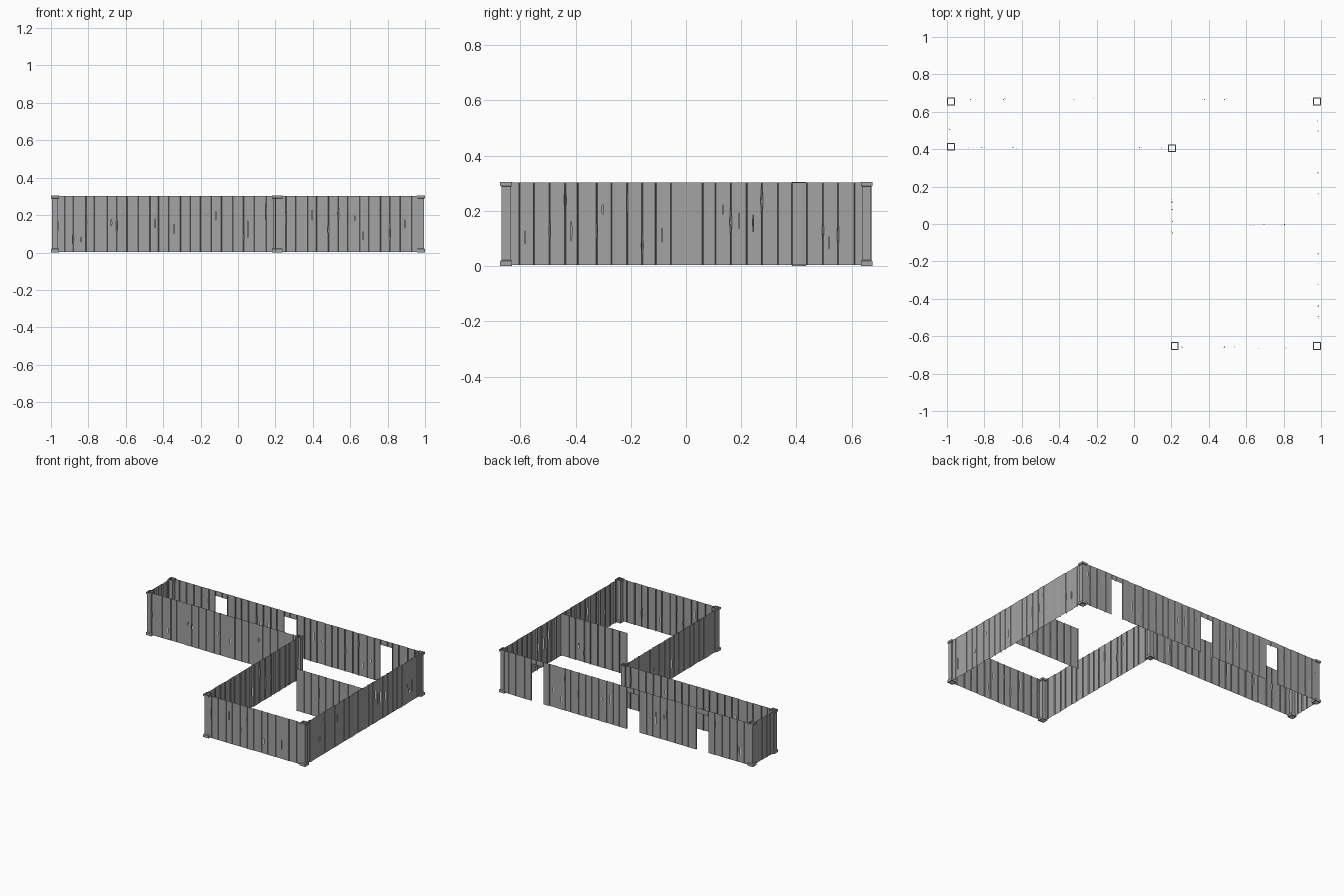
import bpy, bmesh, math, random
from mathutils import Vector

random.seed(7)
cube = bpy.data.objects.get("Cube")
if cube:
    bpy.data.objects.remove(cube)

# One weathered grey for every part
GREY = (0.37, 0.37, 0.37, 1)
WOOD = bpy.data.materials.new("weathered grey wood")
WOOD.use_nodes = True
WOOD.diffuse_color = GREY
WOOD.node_tree.nodes["Principled BSDF"].inputs["Base Color"].default_value = GREY

TOP = 0.303       # wall height
BOTTOM = 0.004
PLANK = 0.056     # average plank width
EDGE = 0.002      # folded plank edge
ROWS = 16


def finish(bm, name):
    bmesh.ops.remove_doubles(bm, verts=bm.verts, dist=0.00005)
    mesh = bpy.data.meshes.new(name)
    bm.to_mesh(mesh)
    bm.free()
    mesh.materials.append(WOOD)
    ob = bpy.data.objects.new(name, mesh)
    bpy.context.collection.objects.link(ob)
    bpy.ops.object.select_all(action='DESELECT')
    ob.select_set(True)
    bpy.context.view_layer.objects.active = ob
    bpy.ops.object.shade_smooth_by_angle(angle=math.radians(30))


def slit(chance, widest):
    """Lens-shaped half-width of an opening along the height."""
    if random.random() > chance:
        return lambda z: 0.0
    width = random.uniform(0.001, widest)
    centre = random.uniform(0.07, 0.24)
    half = random.uniform(0.02, 0.045)
    return lambda z: width * max(0.0, 1 - ((z - centre) / half) ** 2)


def add_boards(bm, start, end, z0, z1):
    """Sheet of vertical boards from start to end, folded inward at the seams."""
    start, end = Vector((*start, 0)), Vector((*end, 0))
    length = (end - start).length
    along = (end - start).normalized()
    out = Vector((along.y, -along.x, 0))
    count = max(1, round(length / PLANK))
    seams = [length * i / count for i in range(count + 1)]
    for i in range(1, count):
        seams[i] += random.uniform(-0.008, 0.008)
    gaps = [slit(0.25 if 0 < i < count else 0, 0.0025) for i in range(count + 1)]
    rows = [z0 + (z1 - z0) * k / ROWS for k in range(ROWS + 1)]
    for i in range(count):
        a, b = seams[i], seams[i + 1]
        mid = a + (b - a) * random.uniform(0.35, 0.65)
        crack = slit(0.35, 0.002)
        lift = random.uniform(0, 0.003)
        bulge = lift + random.uniform(-0.002, 0.002)
        halves = ([], [])
        for z in rows:
            l, r, c = gaps[i](z), gaps[i + 1](z), crack(z)
            left = ((a + l, -0.006), (a + l + EDGE, lift), (mid - c, bulge))
            right = ((mid + c, bulge), (b - r - EDGE, lift), (b - r, -0.006))
            for grid, pts in zip(halves, (left, right)):
                grid.append([bm.verts.new(start + along * u + out * d + Vector((0, 0, z)))
                             for u, d in pts])
        for grid in halves:
            for low, high in zip(grid, grid[1:]):
                for k in range(2):
                    bm.faces.new((low[k], low[k + 1], high[k + 1], high[k]))


def wall(name, start, end):
    bm = bmesh.new()
    add_boards(bm, start, end, BOTTOM, TOP)
    finish(bm, name)


# Outer walls, listed anticlockwise
RIGHT, LEFT, BACK, FRONT = 0.986, -0.988, 0.668, -0.662
INNER_X, INNER_Y = 0.203, 0.407
wall("front_wall", (INNER_X, FRONT), (RIGHT, FRONT))
wall("long_side_wall", (RIGHT, FRONT), (RIGHT, BACK))
wall("short_end_wall", (LEFT, BACK), (LEFT, INNER_Y))
wall("wing_front_wall", (LEFT, INNER_Y), (INNER_X, INNER_Y))
wall("inner_side_wall", (INNER_X, INNER_Y), (INNER_X, FRONT))
wall("partition_wall", (0.465, -0.006), (RIGHT, -0.006))

# Back wall with three doorways, each below a lintel
LINTEL = 0.267
bm = bmesh.new()
x = RIGHT
for door_right, door_left in ((0.75, 0.655), (-0.002, -0.1), (-0.55, -0.645)):
    add_boards(bm, (x, BACK), (door_right, BACK), BOTTOM, TOP)
    add_boards(bm, (door_right, BACK), (door_left, BACK), LINTEL, TOP)
    x = door_left
add_boards(bm, (x, BACK), (LEFT, BACK), BOTTOM, TOP)
finish(bm, "back_wall")


# Hollow square corner posts with a rimmed collar at each end
def post(name, x, y):
    bm = bmesh.new()
    profile = ((0, 0.0155), (0, 0.021), (0.018, 0.021), (0.022, 0.0155),
               (0.288, 0.0155), (0.291, 0.021), (0.305, 0.021), (0.305, 0.0155))
    rings = [[bm.verts.new((x + sx * r, y + sy * r, z))
              for sx, sy in ((-1, -1), (1, -1), (1, 1), (-1, 1))] for z, r in profile]
    for low, high in zip(rings, rings[1:]):
        for k in range(4):
            n = (k + 1) % 4
            bm.faces.new((low[k], low[n], high[n], high[k]))
    finish(bm, name)


for name, x, y in (("front_left_post", 0.979, -0.652),
                   ("front_right_post", 0.218, -0.652),
                   ("back_left_post", 0.979, 0.655),
                   ("back_right_post", -0.979, 0.655),
                   ("wing_corner_post", -0.979, 0.413),
                   ("inner_corner_post", 0.203, 0.405)):
    post(name, x, y)
